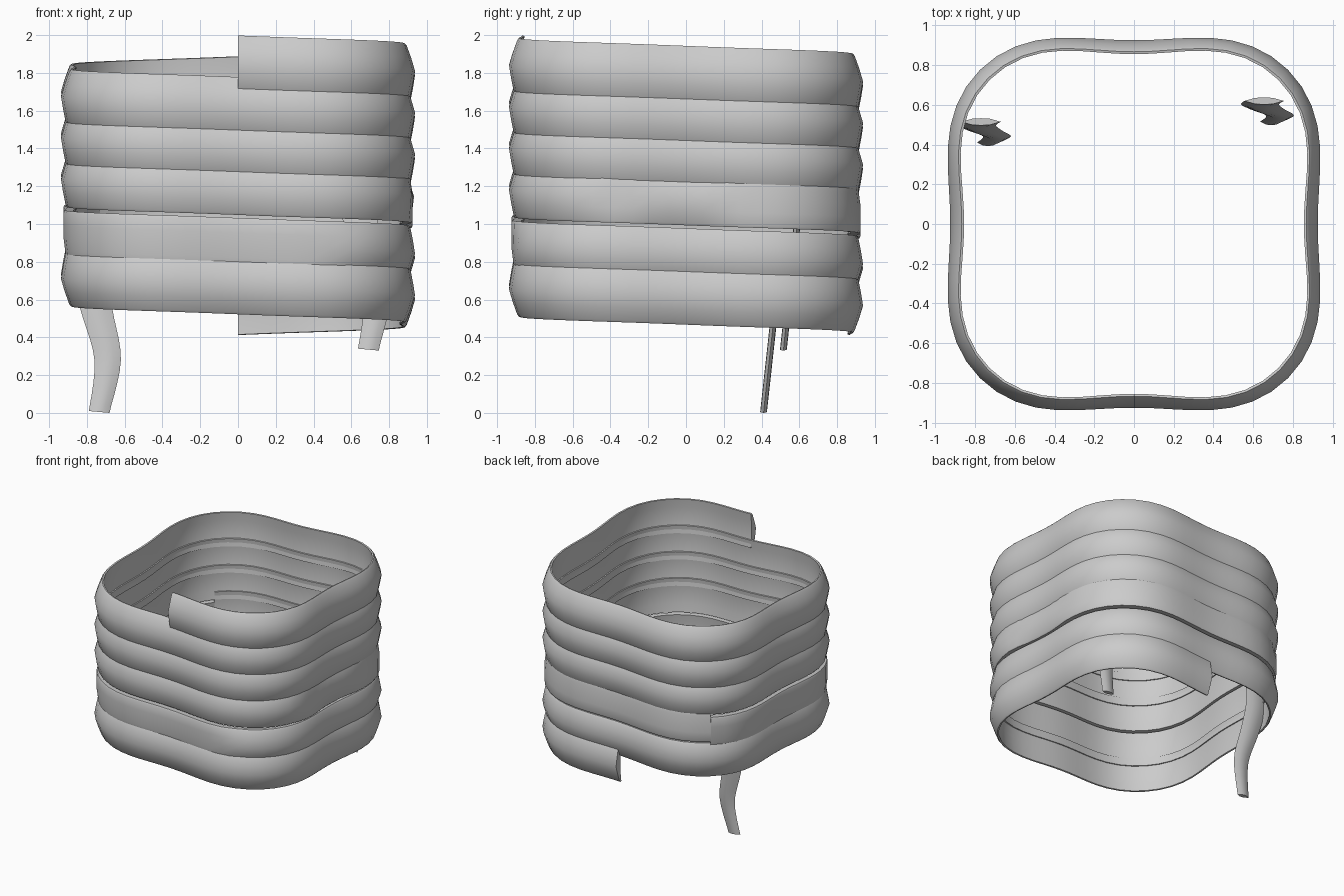
import bpy, bmesh, math
from mathutils import Vector

cube = bpy.data.objects.get("Cube")
if cube:
    bpy.data.objects.remove(cube, do_unlink=True)

grey = bpy.data.materials.new("plain_grey")
grey.use_nodes = True
COLOUR = (0.6, 0.6, 0.6, 1)
grey.diffuse_color = COLOUR
grey.node_tree.nodes["Principled BSDF"].inputs["Base Color"].default_value = COLOUR

PITCH = 0.22      # drop per turn
HALF = 0.145      # half the band height


def loft(name, rings, angle=40):
    """Skin a list of closed rings of points and cap both ends."""
    bm = bmesh.new()
    loops = [[bm.verts.new(p) for p in ring] for ring in rings]
    n = len(loops[0])
    for a, b in zip(loops, loops[1:]):
        for i in range(n):
            j = (i + 1) % n
            bm.faces.new((a[i], a[j], b[j], b[i]))
    bm.faces.new(loops[0][::-1])
    bm.faces.new(loops[-1])
    bmesh.ops.recalc_face_normals(bm, faces=bm.faces)
    mesh = bpy.data.meshes.new(name)
    bm.to_mesh(mesh)
    bm.free()
    mesh.materials.append(grey)
    obj = bpy.data.objects.new(name, mesh)
    bpy.context.collection.objects.link(obj)
    bpy.ops.object.select_all(action='DESELECT')
    bpy.context.view_layer.objects.active = obj
    obj.select_set(True)
    bpy.ops.object.shade_smooth_by_angle(angle=math.radians(angle))
    return obj


def footprint(theta):
    """Rounded square with very slightly pinched sides."""
    return (1.0125 - 0.087 * math.cos(4 * theta) - 0.0015 * math.cos(8 * theta)
            + 0.001 * math.cos(12 * theta))


def ramp(t, start, end, soft=0.015):
    """1 between start and end, fading to 0 on either side."""
    return max(0, min(1, (t - start) / soft, (end - t) / soft))


def coil(name, z_front, t0, t1, flat_spans, outer_side):
    """Band wound around the footprint; t counts turns from the front centre.
    outer_side is the edge that laps over its neighbour: -1 bottom, 1 top."""
    count = round((t1 - t0) * 64)
    rings = []
    for k in range(count + 1):
        t = t0 + (t1 - t0) * k / count
        theta = (t - 0.25) * math.tau
        flat = max([ramp(t, a, b) for a, b in flat_spans] + [0])
        outer = []
        for s in (-1, -0.92, -0.45, 0, 0.45, 0.92, 1):
            lap = 0.55 if s * outer_side > 0 else 1
            bulge = -0.052 * lap * abs(s) ** 1.15
            straight = -0.014 - 0.02 * max(0, -s * outer_side)
            chamfer = 0.006 if abs(s) == 1 else 0
            outer.append((bulge * (1 - flat) + straight * flat - chamfer, s * HALF))
        inner = [(-0.058 - 0.012 * s * s, s * HALF * 0.98) for s in (1, 0.5, 0, -0.5, -1)]
        r, z = footprint(theta), z_front - PITCH * t
        rings.append([((r + d) * math.cos(theta), (r + d) * math.sin(theta), z + h)
                      for d, h in outer + inner])
    return loft(name, rings)


# Upper coil ends flat at a rear corner, lower coil starts flat there
coil("upper_coil", 1.853, 0, 3.625, [(3.165, 3.215), (3.275, 4)], -1)
coil("lower_coil", 0.887, -0.375, 1.5, [(-1, 0.09)], 1)


# Two hanging strips inside the rear, sharing one curved shape and lens section
def strip(name, offset):
    # x, z and width along the strip
    keys = [(-0.735, 0.005, 0.11), (-0.69, 0.28, 0.14),
            (-0.75, 0.55, 0.17), (-0.79, 0.78, 0.19), (-0.77, 0.95, 0.2)]
    section = ((-1, 0), (-0.45, -0.85), (0, -1), (0.45, -0.85),
               (1, 0), (0.45, 0.85), (0, 1), (-0.45, 0.85))
    rings = []
    for i in range(len(keys) - 1):
        p = [Vector(keys[max(0, min(len(keys) - 1, i + d))]) for d in (-1, 0, 1, 2)]
        steps = 5 if i < len(keys) - 2 else 6
        for k in range(steps):
            u = k / 5
            x, z, w = 0.5 * (2 * p[1] + (p[2] - p[0]) * u
                             + (2 * p[0] - 5 * p[1] + 4 * p[2] - p[3]) * u ** 2
                             + (3 * p[1] - p[0] - 3 * p[2] + p[3]) * u ** 3)
            y = 0.41 + 0.11 * z
            tilt = 0.005 if z < 0.02 else 0
            rings.append([Vector((x + sx * w / 2, y + sy * 0.018, z - sx * tilt)) + offset
                          for sx, sy in section])
    return loft(name, rings)


strip("right_hanging_strip", Vector((0, 0, 0)))
strip("left_hanging_strip", Vector((1.425, 0.105, 0.33)))
